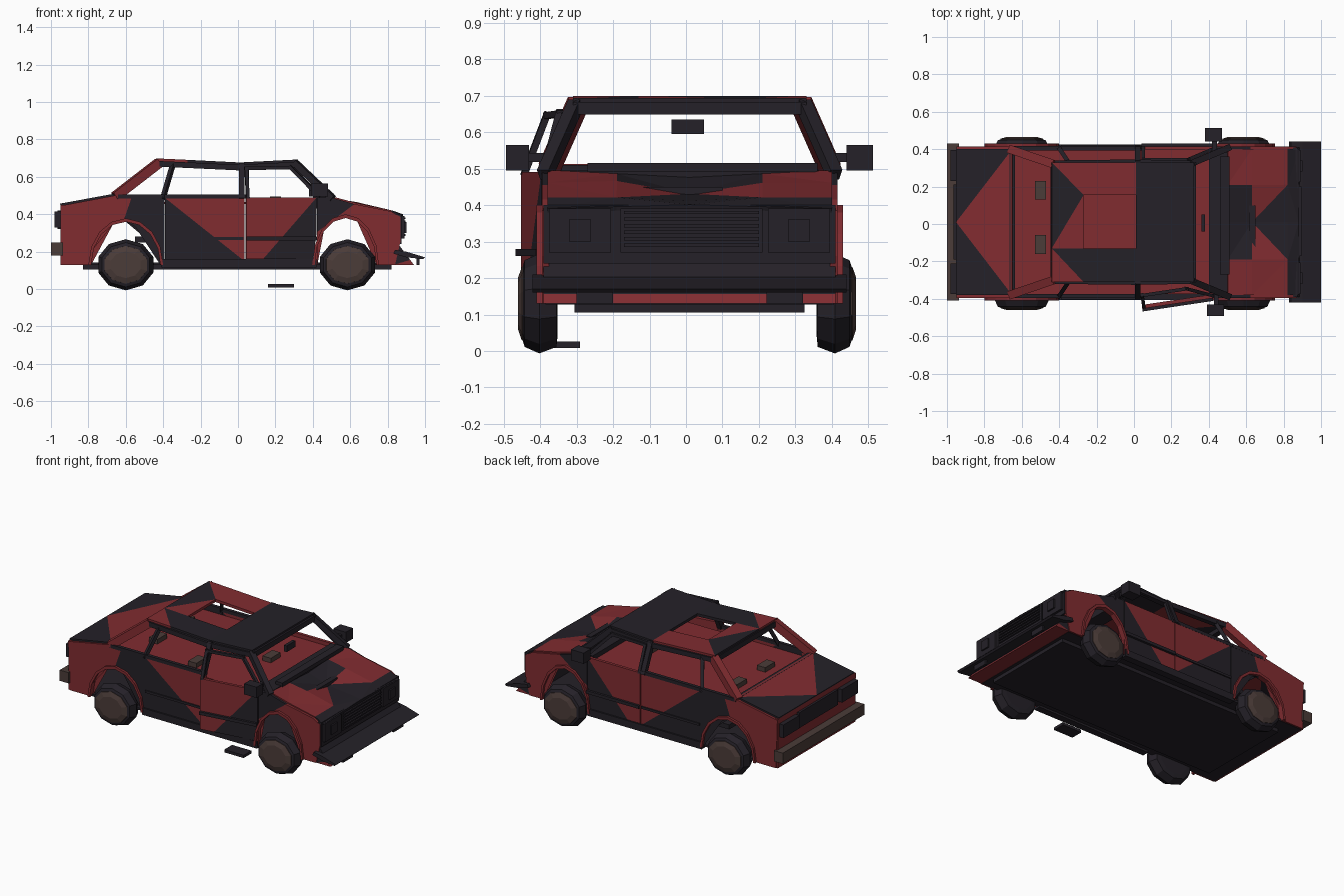
import bpy, bmesh, math
from mathutils import Vector, Matrix

if "Cube" in bpy.data.objects:
    bpy.data.objects.remove(bpy.data.objects["Cube"])

YC = 0.01  # body centre line


def material(name, rgb):
    m = bpy.data.materials.new(name)
    m.diffuse_color = (*rgb, 1)
    m.use_nodes = True
    m.node_tree.nodes["Principled BSDF"].inputs["Base Color"].default_value = m.diffuse_color
    return m


RED = material("red_paint", (0.22, 0.025, 0.03))
DARK = material("charred", (0.018, 0.015, 0.021))
RUST = material("rust", (0.07, 0.045, 0.04))


def finish(name, bm, *mats):
    bmesh.ops.recalc_face_normals(bm, faces=bm.faces)
    me = bpy.data.meshes.new(name)
    bm.to_mesh(me)
    bm.free()
    for m in mats:
        me.materials.append(m)
    ob = bpy.data.objects.new(name, me)
    bpy.context.collection.objects.link(ob)
    return ob


def box(name, x, y, z, mat=DARK):
    """Box from (min, max) pairs, y measured from the centre line."""
    bm = bmesh.new()
    c = Vector(((x[0] + x[1]) / 2, (y[0] + y[1]) / 2 + YC, (z[0] + z[1]) / 2))
    s = (abs(x[1] - x[0]), abs(y[1] - y[0]), abs(z[1] - z[0]), 1)
    bmesh.ops.create_cube(bm, size=1, matrix=Matrix.Translation(c) @ Matrix.Diagonal(s))
    return finish(name, bm, mat)


def bar(name, p, q, w=0.03, d=0.03, mat=DARK):
    """Square beam between two points."""
    p, q = Vector(p), Vector(q)
    p.y += YC
    q.y += YC
    rot = (q - p).to_track_quat('Z', 'Y').to_matrix().to_4x4()
    bm = bmesh.new()
    bmesh.ops.create_cube(bm, size=1, matrix=Matrix.Translation((p + q) / 2) @ rot
                          @ Matrix.Diagonal((w, d, (q - p).length + 0.02, 1)))
    return finish(name, bm, mat)


def prism(name, pts, y0, y1, cut=None, mats=(DARK,)):
    """Side profile (x, z) extruded across y; cut = point and normal of the burn line."""
    bm = bmesh.new()
    a = [bm.verts.new((x, y0 + YC, z)) for x, z in pts]
    b = [bm.verts.new((x, y1 + YC, z)) for x, z in pts]
    bm.faces.new(a)
    bm.faces.new(b[::-1])
    n = len(pts)
    for i in range(n):
        j = (i + 1) % n
        bm.faces.new((a[i], b[i], b[j], a[j]))
    if cut:
        co, no = Vector((cut[0], 0, cut[1])), Vector((cut[2], 0, cut[3]))
        bmesh.ops.triangulate(bm, faces=bm.faces)
        bmesh.ops.bisect_plane(bm, geom=bm.verts[:] + bm.edges[:] + bm.faces[:],
                               plane_co=co, plane_no=no)
        for f in bm.faces:
            f.material_index = int((f.calc_center_median() - co).dot(no) > 0)
    return finish(name, bm, *mats)


def sheet(name, xs, ys, height, thick, skip=(), dark=()):
    """Grid panel, z = height(i, j), with missing and charred triangles (i, j, half)."""
    bm = bmesh.new()
    v = [[bm.verts.new((x, y + YC, height(i, j))) for j, y in enumerate(ys)]
         for i, x in enumerate(xs)]
    for i in range(len(xs) - 1):
        for j in range(len(ys) - 1):
            if (i, j) in skip:
                continue
            a, b, c, d = v[i][j], v[i + 1][j], v[i + 1][j + 1], v[i][j + 1]
            # split along alternating diagonals for a crumpled look
            tris = ((a, b, c), (a, c, d)) if (i + j) % 2 else ((a, b, d), (b, c, d))
            for k, t in enumerate(tris):
                bm.faces.new(t).material_index = int((i, j) in dark or (i, j, k) in dark)
    ob = finish(name, bm, RED, DARK)
    m = ob.modifiers.new("thickness", 'SOLIDIFY')
    m.thickness = thick
    m.offset = 0
    return ob


def arch(cx, cz, rx, rz, n=9):
    return [(cx - rx * math.cos(math.pi * i / (n - 1)),
             cz + rz * math.sin(math.pi * i / (n - 1))) for i in range(n)]


def lathe(name, prof, cx, cy, cz, sx, sz, mat, n=10):
    """Revolve (y, r) about the y axis, squashed into an oval."""
    bm = bmesh.new()
    rings = [[bm.verts.new((cx + sx * r * math.cos(math.tau * (k + .5) / n), cy + y,
                            cz + sz * r * math.sin(math.tau * (k + .5) / n))) for k in range(n)]
             for y, r in prof]
    for a, b in zip(rings, rings[1:]):
        for k in range(n):
            bm.faces.new((a[k], a[(k + 1) % n], b[(k + 1) % n], b[k]))
    bm.faces.new(rings[0])
    bm.faces.new(rings[-1])
    return finish(name, bm, mat)


REAR = arch(-0.60, 0.13, 0.185, 0.23)
FRONT = arch(0.575, 0.13, 0.165, 0.25)
door_parts = []

for s, side in ((-1, "right"), (1, "left")):
    o, i = s * 0.405, s * 0.385
    # body side panels
    prism(f"{side}_rear_quarter", [(-0.94, 0.13)] + REAR + [(-0.392, 0.13), (-0.392, 0.49), (-0.66, 0.50),
          (-0.95, 0.445)], o, i, (-0.60, 0.4, 1, -0.35), (RED, DARK))
    prism(f"{side}_rear_door", [(-0.39, 0.16), (0.036, 0.16), (0.036, 0.49), (-0.39, 0.49)],
          o, i, (-0.18, 0.32, -0.62, -0.78), (RED, DARK))
    prism(f"{side}_front_fender", [(0.424, 0.13), (0.41, 0.13)] + FRONT + [(0.84, 0.13), (0.87, 0.26),
          (0.87, 0.385), (0.82, 0.415), (0.62, 0.455), (0.50, 0.49), (0.424, 0.49)],
          o, i, (0.55, 0.40, -0.6, 0.8), (RED, DARK))
    box(f"{side}_sill", (-0.41, 0.42), (s * 0.415, s * 0.37), (0.115, 0.16))
    for nm, pts in (("rear", REAR), ("front", FRONT)):
        cx = -0.60 if nm == "rear" else 0.575
        outer = [(cx + (x - cx) * 1.08, 0.13 + (z - 0.13) * 1.08) for x, z in pts]
        prism(f"{side}_{nm}_arch_lip", pts + outer[::-1], s * 0.42, s * 0.385, mats=(RED,))

    # front door with window frame
    parts = [
        prism(f"{side}_front_door", [(0.04, 0.16), (0.40, 0.16), (0.42, 0.30), (0.42, 0.49), (0.04, 0.49)],
              o, i, (0.28, 0.33, 0.75, -0.66), (RED, DARK)),
        bar(f"{side}_front_door_trim", (0.05, s * 0.41, 0.27), (0.41, s * 0.41, 0.27), 0.02, 0.02),
        bar(f"{side}_front_door_frame_rear", (0.05, s * 0.395, 0.49), (0.05, s * 0.335, 0.645), 0.018, 0.018),
        bar(f"{side}_front_door_frame_top", (0.05, s * 0.335, 0.645), (0.29, s * 0.335, 0.65), 0.018, 0.018),
        bar(f"{side}_front_door_frame_front", (0.29, s * 0.335, 0.65), (0.43, s * 0.395, 0.50), 0.018, 0.018)]
    if s < 0:
        door_parts = parts
    bar(f"{side}_window_ledge", (-0.64, s * 0.395, 0.495), (0.03, s * 0.395, 0.495), 0.022, 0.022)
    bar(f"{side}_rear_door_trim", (-0.38, s * 0.405, 0.27), (0.02, s * 0.405, 0.27), 0.015, 0.015)

    # pillars and roof rail
    bar(f"{side}_windscreen_pillar", (0.50, s * 0.395, 0.49), (0.31, s * 0.315, 0.67), 0.035, 0.035)
    bar(f"{side}_centre_pillar", (0.02, s * 0.395, 0.49), (0.02, s * 0.32, 0.66), 0.03, 0.03)
    bar(f"{side}_rear_window_bar", (-0.40, s * 0.395, 0.49), (-0.35, s * 0.32, 0.66), 0.022, 0.022)
    bar(f"{side}_rear_pillar", (-0.65, s * 0.385, 0.50), (-0.43, s * 0.31, 0.67), 0.045, 0.05, RED)
    bar(f"{side}_roof_rail_rear", (-0.43, s * 0.315, 0.67), (0.0, s * 0.32, 0.65), 0.03, 0.03)
    bar(f"{side}_roof_rail_front", (0.0, s * 0.32, 0.65), (0.31, s * 0.315, 0.665), 0.03, 0.03)

    # door mirror
    mx = 0.39 if s < 0 else 0.38
    box(f"{side}_mirror", (mx, mx + 0.09), (s * 0.435 - .005, s * 0.50 + .003 * s), (0.495, 0.565))
    bar(f"{side}_mirror_arm", (mx + 0.05, s * 0.39, 0.53), (mx + 0.05, s * 0.45, 0.53), 0.025, 0.025)

    # burst tyres and bare hubs
    for nm, wx in (("rear", -0.60), ("front", 0.585)):
        cy = YC * 0.3 + s * 0.405
        tyre = [(-0.05, 0.09), (-0.047, 0.12), (0, 0.138), (0.04, 0.12), (0.045, 0.105)]
        lathe(f"{side}_{nm}_tyre", [(y * s, r) for y, r in tyre], wx, cy, 0.13, 1.12, 0.99, DARK)
        lathe(f"{side}_{nm}_hub", [(0, 0.11), (s * 0.048, 0.106), (s * 0.058, 0.075)],
              wx, cy, 0.13, 1.12, 0.95, RUST)

    # lamps at both ends, bumper brackets
    box(f"{side}_tail_lamp", (-0.98, -0.94), (s * 0.22, s * 0.385), (0.33, 0.415))
    box(f"{side}_headlamp_frame", (0.865, 0.89), (s * 0.215, s * 0.385), (0.27, 0.39))
    box(f"{side}_headlamp", (0.88, 0.90), (s * 0.27, s * 0.33), (0.30, 0.36))
    box(f"{side}_bumper_bracket", (0.955, 0.97), (s * 0.21, s * 0.31), (0.13, 0.175))

# right front door hangs ajar
hinge = Vector((0.43, -0.395, 0))
swing = Matrix.Translation(hinge) @ Matrix.Rotation(math.radians(8.5), 4, 'Z') @ Matrix.Translation(-hinge)
for ob in door_parts:
    ob.data.transform(swing)

# roof with open hatch
roof_z = [0.69, 0.682, 0.668, 0.684]
sheet("roof", [-0.44, -0.27, 0.01, 0.32], [-0.32, -0.14, 0.145, 0.32], lambda i, j: roof_z[i], 0.018,
      skip={(1, 1)}, dark={(1, 0), (2, 0), (2, 1), (2, 2), (0, 0, 1), (0, 1, 1), (0, 2, 0)})
bar("windscreen_header", (0.315, -0.31, 0.665), (0.315, 0.31, 0.665), 0.035, 0.035)
bar("rear_window_header", (-0.43, -0.31, 0.67), (-0.43, 0.31, 0.67), 0.035, 0.035)
bar("rear_window_base", (-0.65, -0.38, 0.495), (-0.65, 0.38, 0.495), 0.03, 0.03)
box("cabin_mirror", (0.36, 0.38), (-0.05, 0.04), (0.595, 0.635))

# buckled bonnet
HOOD = [[0.49, 0.48, 0.47, 0.48, 0.49], [0.455, 0.46, 0.425, 0.455, 0.455],
        [0.415, 0.415, 0.405, 0.415, 0.415], [0.385, 0.39, 0.395, 0.39, 0.385]]
sheet("bonnet", [0.50, 0.63, 0.82, 0.88], [-0.39, -0.2, 0.0, 0.2, 0.39], lambda i, j: HOOD[i][j], 0.012,
      dark={(0, 1), (0, 2), (1, 1, 1), (1, 2, 0), (2, 0), (2, 1), (2, 2), (2, 3)})
box("bonnet_slot", (0.615, 0.65), (-0.18, 0.09), (0.42, 0.45))
box("dashboard", (0.40, 0.50), (-0.38, 0.38), (0.43, 0.495))
box("scuttle", (0.46, 0.51), (-0.28, 0.35), (0.49, 0.515))

# boot lid and tail
sheet("boot_lid", [-0.95, -0.65], [-0.39, 0.0, 0.39], lambda i, j: (0.45, 0.505)[i], 0.014,
      dark={(0, 0, 0), (0, 1, 1)})
box("tail_panel", (-0.95, -0.93), (-0.40, 0.40), (0.13, 0.45), RED)
box("tail_plate", (-0.965, -0.945), (-0.20, 0.20), (0.32, 0.42))
box("rear_bumper", (-1.0, -0.935), (-0.42, 0.42), (0.18, 0.25), RUST)

# nose: grille, slats, valance, bent bumper blade
box("nose_panel", (0.85, 0.875), (-0.40, 0.40), (0.24, 0.40))
box("grille_frame", (0.87, 0.885), (-0.19, 0.20), (0.27, 0.39))
for k in range(6):
    z = 0.285 + 0.018 * k
    box(f"grille_slat_{k}", (0.88, 0.895), (-0.18, 0.19), (z, z + 0.009))
prism("front_valance", [(0.82, 0.13), (0.94, 0.13), (0.85, 0.25), (0.82, 0.25)], -0.40, 0.40,
      (0.9, 0.15, -0.3, 1), (RED, DARK))
prism("front_bumper", [(0.83, 0.19), (0.84, 0.21), (0.90, 0.20), (1.0, 0.17), (0.99, 0.16), (0.90, 0.17)],
      -0.43, 0.43)

# cabin deck with seat stubs, floor and underside
box("cabin_deck", (-0.65, 0.42), (-0.385, 0.385), (0.455, 0.465), RED)
for k, (x, y) in enumerate(((-0.5, -0.12), (-0.5, 0.17), (0.2, 0.05), (-0.12, -0.26))):
    box(f"seat_stub_{k}", (x - 0.03, x + 0.03), (y - 0.05, y + 0.05), (0.465, 0.495), RUST)
box("cabin_floor", (-0.94, 0.84), (-0.395, 0.395), (0.128, 0.142))
box("underbody", (-0.83, 0.82), (-0.315, 0.315), (0.105, 0.13))
box("rear_bench", (-0.55, -0.40), (-0.33, 0.33), (0.25, 0.28))

# broken piece on the ground
box("debris", (0.16, 0.30), (-0.38, -0.30), (0.008, 0.026))
